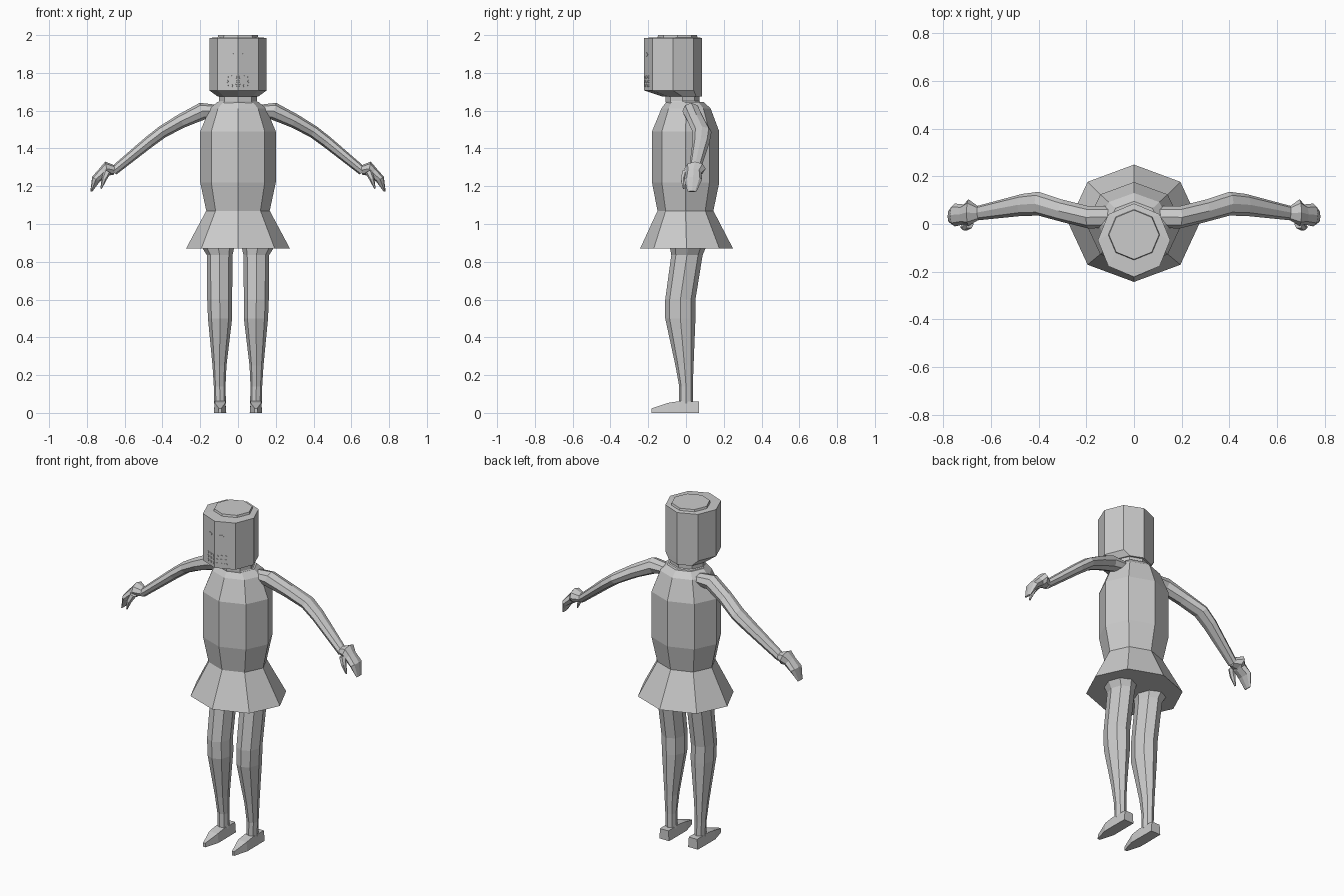
import bpy, bmesh
from math import sin, cos, pi, atan2
from mathutils import Vector, Matrix

if "Cube" in bpy.data.objects:
    bpy.data.objects.remove(bpy.data.objects["Cube"])


def loft(name, rings, mirror=False):
    """Skin equal-sized point rings and cap both ends."""
    bm = bmesh.new()
    vr = [[bm.verts.new(p) for p in r] for r in rings]
    n = len(vr[0])
    for a, b in zip(vr, vr[1:]):
        for i in range(n):
            bm.faces.new((a[i], a[(i + 1) % n], b[(i + 1) % n], b[i]))
    bm.faces.new(vr[0])
    bm.faces.new(vr[-1])
    return finish(name, bm, mirror)


def finish(name, bm, mirror=False):
    bmesh.ops.recalc_face_normals(bm, faces=bm.faces)
    me = bpy.data.meshes.new(name)
    bm.to_mesh(me)
    bm.free()
    ob = bpy.data.objects.new(name, me)
    bpy.context.collection.objects.link(ob)
    if mirror:
        ob.modifiers.new("Mirror", 'MIRROR')
    return ob


def stack(name, sections, mirror=False):
    """Octagons stacked in z; section = z, cx, cy, rx, ry."""
    loft(name, [[(cx + rx * sin(i * pi / 4), cy - ry * cos(i * pi / 4), z)
                 for i in range(8)] for z, cx, cy, rx, ry in sections], mirror)


def limb(name, sections, sides=8):
    """Octagons along a path; section = x, y, z, half depth in y, half thickness."""
    rings = []
    for k, (x, y, z, a, b) in enumerate(sections):
        p = sections[max(k - 1, 0)]
        q = sections[min(k + 1, len(sections) - 1)]
        d = Vector((q[0] - p[0], 0, q[2] - p[2])).normalized()
        n = Vector((-d.z, 0, d.x))
        rings.append([Vector((x, y, z)) + n * b * cos(2 * pi * i / sides)
                      + Vector((0, a * sin(2 * pi * i / sides), 0)) for i in range(sides)])
    loft(name, rings, True)


# Head with a raised lid disc and a sloping chin
stack("head", [(1.675, 0, -.02, .107, .105), (1.707, 0, -.068, .152, .154),
               (1.985, 0, -.068, .152, .154), (1.988, 0, -.045, .108, .106),
               (2.0, 0, -.045, .105, .103)])
stack("neck", [(1.625, 0, -.015, .105, .092), (1.645, 0, -.015, .105, .092),
               (1.65, 0, -.018, .1, .09), (1.685, 0, -.018, .1, .09)])

# Torso and flared skirt
stack("torso", [(1.645, 0, -.005, .11, .1), (1.612, 0, 0, .15, .13),
                (1.49, 0, -.002, .2, .178), (1.22, 0, -.002, .2, .178),
                (1.07, 0, -.003, .168, .148)])
stack("skirt", [(1.07, 0, -.003, .168, .148), (.87, 0, .003, .275, .246)])

# Legs
stack("leg", [(.875, .105, .01, .085, .095), (.835, .097, .005, .068, .083),
              (.6, .097, -.03, .066, .08), (.5, .095, -.03, .064, .08),
              (.25, .098, -.008, .037, .048), (.14, .097, 0, .031, .036),
              (.05, .095, 0, .031, .036)], True)

# Wedge shoes with pointed toes
shoe = [(.07, .032, .06), (-.035, .033, .062), (-.095, .033, .053), (-.183, .008, .024)]
loft("foot", [[(.095 - w, y, 0), (.095 + w, y, 0), (.095 + w * .85, y, h), (.095 - w * .85, y, h)]
              for y, w, h in shoe], True)

# Arms, hands and thumbs
limb("arm", [(.1, .03, 1.6, .045, .03), (.19, .028, 1.597, .047, .046),
             (.30, .055, 1.545, .047, .038), (.40, .085, 1.488, .05, .033),
             (.47, .08, 1.435, .046, .031), (.66, .045, 1.28, .03, .024)])
limb("hand", [(.652, .045, 1.285, .028, .024), (.695, .048, 1.293, .056, .038),
              (.713, .04, 1.272, .042, .03), (.752, .038, 1.237, .048, .024),
              (.777, .032, 1.172, .024, .005)])
limb("thumb", [(.69, .0, 1.28, .02, .02), (.708, -.013, 1.24, .017, .014),
               (.725, -.012, 1.187, .005, .004)], 6)


# Eyes and speaker grille: small discs on the slanted front faces
slope = (.154 - .154 * cos(pi / 4)) / (.152 * sin(pi / 4))
turn = Matrix.Rotation(atan2(slope, 1), 4, 'Z')


def discs(name, spots, sx, sz):
    bm = bmesh.new()
    for x, z in spots:
        m = (Matrix.Translation((x, -.222 + x * slope, z)) @ turn
             @ Matrix.Diagonal((sx, 1, sz, 1)) @ Matrix.Rotation(pi / 2, 4, 'X'))
        bmesh.ops.create_cone(bm, cap_ends=True, segments=8, radius1=1, radius2=1,
                              depth=.005, matrix=m)
    finish(name, bm, True)


discs("eye", [(.035, 1.897)], .014, .01)
discs("grille", [(x, z) for x in (.012, .035, .058) for z in (1.732, 1.755, 1.778)], .008, .008)
